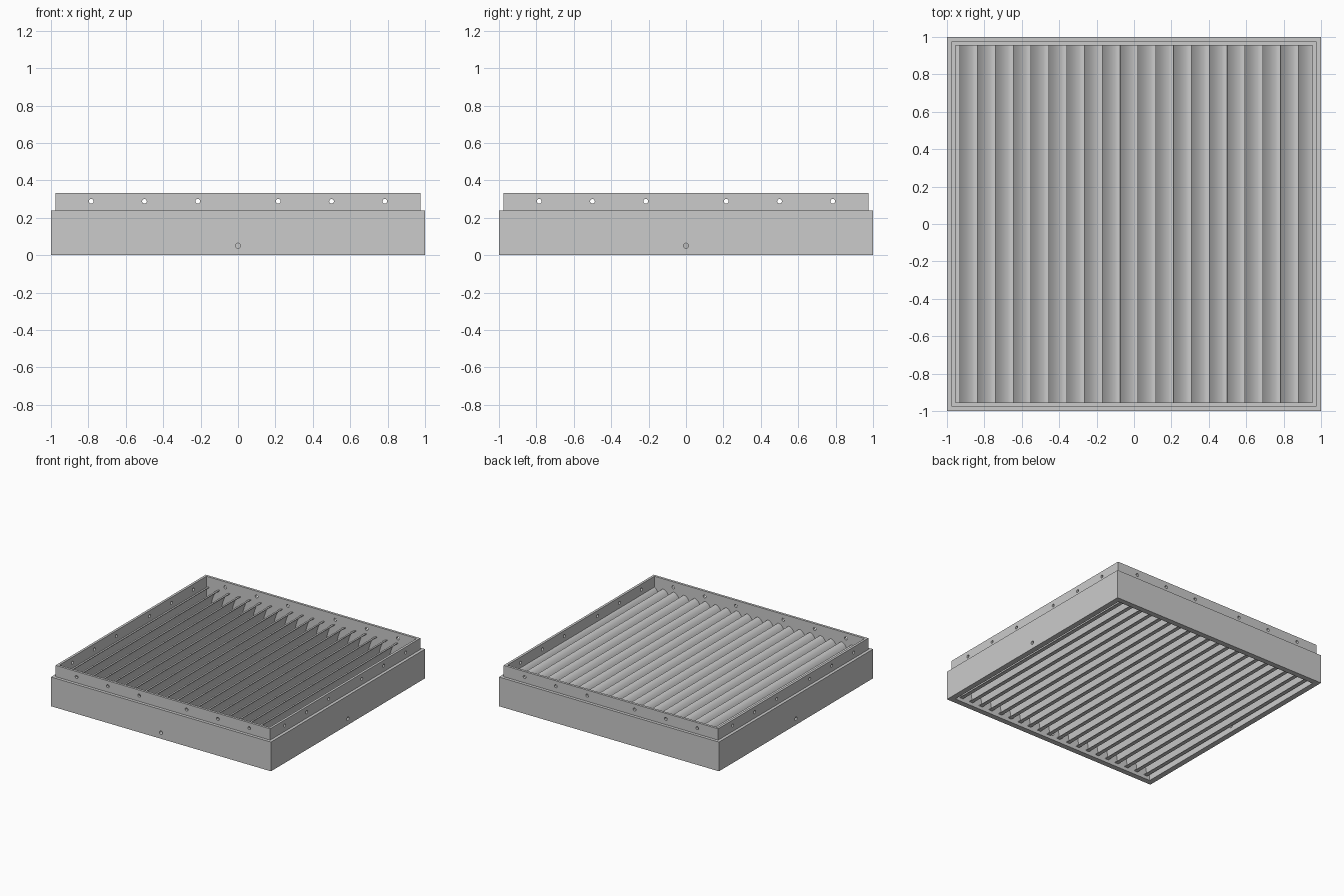
import bpy
import bmesh
import math
from mathutils import Matrix, Vector
from mathutils.geometry import interpolate_bezier

cube = bpy.data.objects.get("Cube")
if cube:
    bpy.data.objects.remove(cube, do_unlink=True)

# Single metal colour
metal = bpy.data.materials.new("grey metal")
metal.use_nodes = True
colour = (0.6, 0.6, 0.6, 1)
metal.diffuse_color = colour
metal.node_tree.nodes["Principled BSDF"].inputs["Base Color"].default_value = colour


def make_object(name, bm):
    bmesh.ops.recalc_face_normals(bm, faces=bm.faces)
    mesh = bpy.data.meshes.new(name)
    bm.to_mesh(mesh)
    bm.free()
    mesh.materials.append(metal)
    obj = bpy.data.objects.new(name, mesh)
    bpy.context.collection.objects.link(obj)
    return obj


def finish(obj):
    """Apply the modifiers, then smooth the curved faces."""
    bpy.ops.object.select_all(action='DESELECT')
    obj.select_set(True)
    bpy.context.view_layer.objects.active = obj
    for mod in list(obj.modifiers):
        bpy.ops.object.modifier_apply(modifier=mod.name)
    bpy.ops.object.shade_smooth_by_angle(angle=math.radians(35))


# Frame: stepped wall section swept round a square
section = [(1, 0), (1, 0.24), (0.975, 0.24), (0.975, 0.333), (0.955, 0.333), (0.955, 0)]
bm = bmesh.new()
corners = [(1, 1), (-1, 1), (-1, -1), (1, -1)]
loops = [[bm.verts.new((sx * r, sy * r, z)) for r, z in section] for sx, sy in corners]
for i in range(4):
    a, b = loops[i], loops[(i + 1) % 4]
    for j in range(len(section)):
        k = (j + 1) % len(section)
        bm.faces.new((a[j], b[j], b[k], a[k]))
frame = make_object("frame", bm)

# Screw holes through the collar, and a drain hole low in every wall but the back
bm = bmesh.new()
for turn in (0, 90, 180, 270):
    spin = Matrix.Rotation(math.radians(turn), 4, 'Z')
    holes = [(s * x, 0.288, 0.0125) for x in (0.215, 0.5, 0.785) for s in (-1, 1)]
    if turn != 180:
        holes.append((0, 0.05, 0.014))
    for x, z, radius in holes:
        place = Matrix.Translation((x, -0.98, z)) @ Matrix.Rotation(math.pi / 2, 4, 'X')
        bmesh.ops.create_cone(bm, cap_ends=True, segments=20, radius1=radius,
                              radius2=radius, depth=0.08, matrix=spin @ place)
cutter = make_object("hole_cutter", bm)
cutter.hide_render = True
cut = frame.modifiers.new("holes", 'BOOLEAN')
cut.operation = 'DIFFERENCE'
cut.solver = 'EXACT'
cut.object = cutter
finish(frame)
bpy.data.objects.remove(cutter, do_unlink=True)

# Louvre blades: short bottom flange, steep web, top rolling over to level
BOTTOM, TOP, WIDTH, FLANGE = 0.03, 0.247, 0.094, 0.03
PITCH, FIRST = 0.0953, -1.025
curve = interpolate_bezier(Vector((0, 0, BOTTOM)), Vector((0.015, 0, 0.14)),
                           Vector((0.04, 0, TOP)), Vector((WIDTH, 0, TOP)), 18)
profile = [Vector((FLANGE, 0, BOTTOM))] + curve
bm = bmesh.new()
for n in range(21):
    x0 = FIRST + n * PITCH
    rows = [[bm.verts.new((x0 + p.x, y, p.z)) for p in profile] for y in (-0.956, 0.956)]
    for i in range(len(profile) - 1):
        bm.faces.new((rows[0][i], rows[0][i + 1], rows[1][i + 1], rows[1][i]))

# Trim the end blades inside the side walls
for side in (-1, 1):
    bmesh.ops.bisect_plane(bm, geom=bm.verts[:] + bm.edges[:] + bm.faces[:],
                           plane_co=(side * 0.96, 0, 0), plane_no=(side, 0, 0),
                           clear_outer=True)
blades = make_object("louvre_blades", bm)
sheet = blades.modifiers.new("sheet thickness", 'SOLIDIFY')
sheet.thickness = 0.005
sheet.offset = 0
finish(blades)
